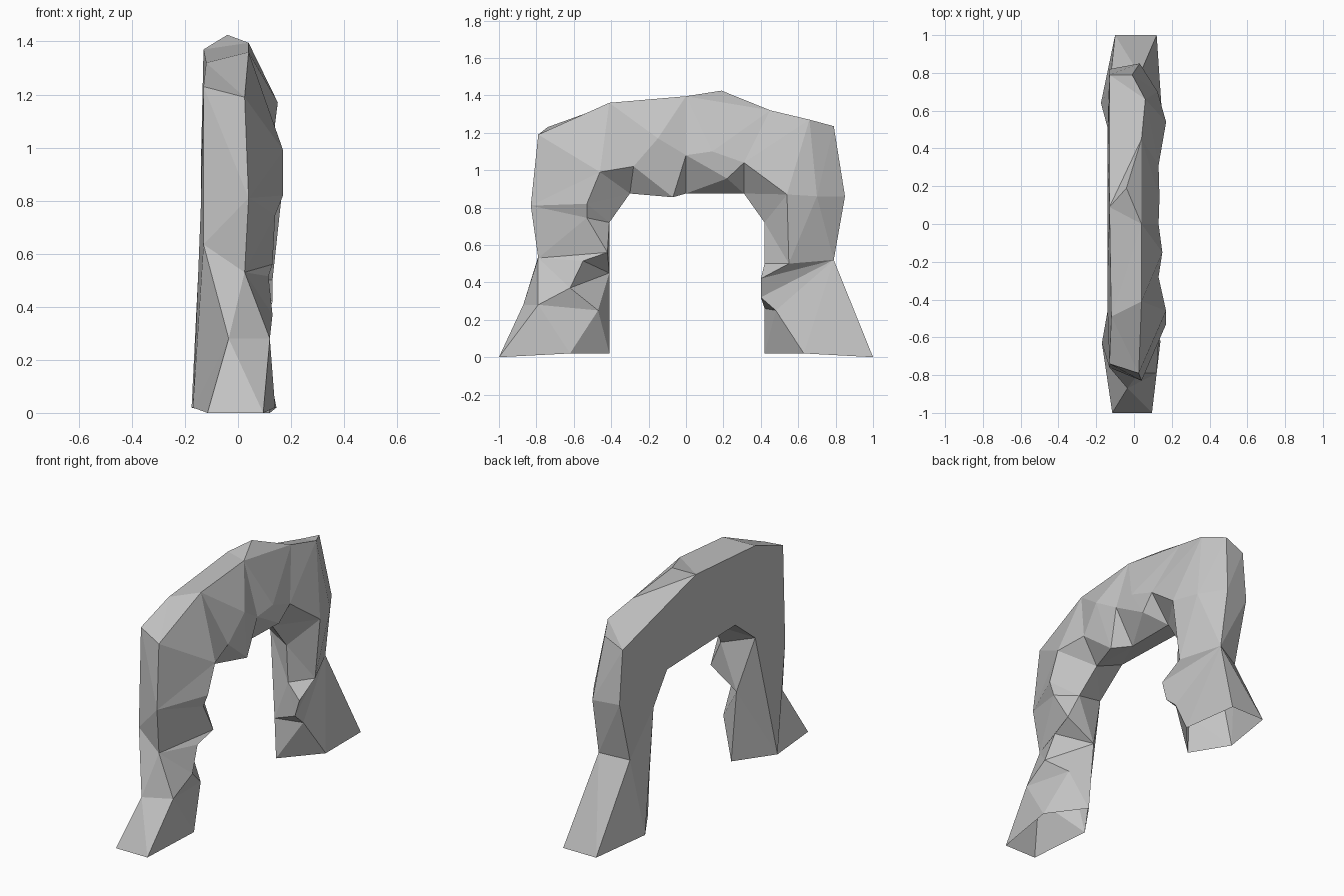
import bpy
import bmesh
from mathutils import Vector

default_cube = bpy.data.objects.get("Cube")
if default_cube:
    bpy.data.objects.remove(default_cube, do_unlink=True)


def make_material(name, colour):
    material = bpy.data.materials.new(name)
    material.use_nodes = True
    material.diffuse_color = colour
    material.node_tree.nodes["Principled BSDF"].inputs["Base Color"].default_value = colour
    return material


def add_rail(bm, x, path):
    """Make one long edge of the arch, from front foot to back foot.
    Path entries are (y, z), or (y, z, x) where the edge leaves its usual x."""
    rail = []
    for point in path:
        across = point[2] if len(point) > 2 else x
        rail.append(bm.verts.new((across, point[0], point[1])))
    return rail


def bridge_rails(bm, first, second):
    """Fill between two rails with triangles, always taking the shorter diagonal."""
    i = j = 0
    while i < len(first) - 1 or j < len(second) - 1:
        can_first = i < len(first) - 1
        can_second = j < len(second) - 1
        if can_first and can_second:
            step_first = (first[i + 1].co - second[j].co).length
            step_second = (second[j + 1].co - first[i].co).length
            use_first = step_first < step_second
        else:
            use_first = can_first
        if use_first:
            bm.faces.new((first[i], first[i + 1], second[j]))
            i += 1
        else:
            bm.faces.new((first[i], second[j + 1], second[j]))
            j += 1


bm = bmesh.new()

# Outer edges of the rock, over the top of the arch
outer_right = add_rail(bm, -.13, [
    (-1, 0, -.115), (-.87, .28, -.035), (-.76, .635), (-.74, 1.23),
    (-.49, 1.32, -.12), (.09, 1.37), (.79, 1.18), (.82, .86),
    (.72, .49), (1, 0, -.1)])
outer_left = add_rail(bm, .04, [
    (-1, 0, .095), (-.79, .28, .12), (-.79, .53, .025), (-.83, .81),
    (-.79, 1.19, .025), (-.41, 1.36), (0, 1.395), (.45, 1.32),
    (.66, 1.27, .06), (.79, 1.235, -.01), (.85, .86, .03),
    (.79, .52, .03), (1, 0, .12)])

# Craggy edge round the opening, on the left side
inner_left = add_rail(bm, .13, [
    (-.62, .02, .14), (-.47, .25, .08), (-.62, .37), (-.55, .515, .115),
    (-.42, .56), (-.53, .745, .14), (-.53, .82, .17), (-.46, .99, .17),
    (-.28, 1.02), (-.07, .855, .11), (0, 1.08), (.22, .955, .12),
    (.31, 1.04), (.54, .87, .17), (.55, .5), (.4, .42), (.4, .32, .1),
    (.48, .25, .1), (.63, .02, .145)])

# Ridge along the inside of the opening, and its plain right edge
inner_ridge = add_rail(bm, -.05, [
    (-.41, .02, -.015), (-.41, .45), (-.41, .72, .055), (-.3, .875, .02),
    (0, .875, .01), (.31, .875, .01), (.42, .72, .03), (.42, .5, .04),
    (.42, .26), (.42, .02, -.04)])
inner_right = add_rail(bm, -.14, [
    (-.63, .02, -.17), (-.46, .78), (-.27, .93), (.38, .91), (.51, .73),
    (.64, .02, -.175)])

# Bumps on the left side bridge over hollows in the craggy edge
side_line = list(inner_left)
for hollow, bump in ((9, (.15, -.15, 1.17)), (11, (.135, .14, 1.1))):
    crest = bm.verts.new(bump)
    for step in (hollow - 1, hollow):
        bm.faces.new((inner_left[step], inner_left[step + 1], crest))
    side_line[hollow] = crest

# Shoulder above the back leg
shoulder = bm.verts.new((.125, .7, .86))
bm.faces.new((inner_left[13], inner_left[14], shoulder))
side_line.insert(14, shoulder)

# Skin the rails into a tube that is open under both feet
for first, second in ((outer_right, outer_left), (outer_left, side_line),
                      (inner_left, inner_ridge), (inner_ridge, inner_right),
                      (inner_right, outer_right)):
    bridge_rails(bm, first, second)

# Peak on the crown, pulled up from the middle of a top facet
peak = Vector((-.04, .19, 1.425))
top_facet = min(bm.faces, key=lambda f: (f.calc_center_median() - peak).length)
bmesh.ops.poke(bm, faces=[top_facet])["verts"][0].co = peak

bmesh.ops.recalc_face_normals(bm, faces=bm.faces)
mesh = bpy.data.meshes.new("rock_arch")
bm.to_mesh(mesh)
bm.free()
mesh.materials.append(make_material("stone_grey", (.55, .55, .55, 1)))
rock_arch = bpy.data.objects.new("rock_arch", mesh)
bpy.context.collection.objects.link(rock_arch)
